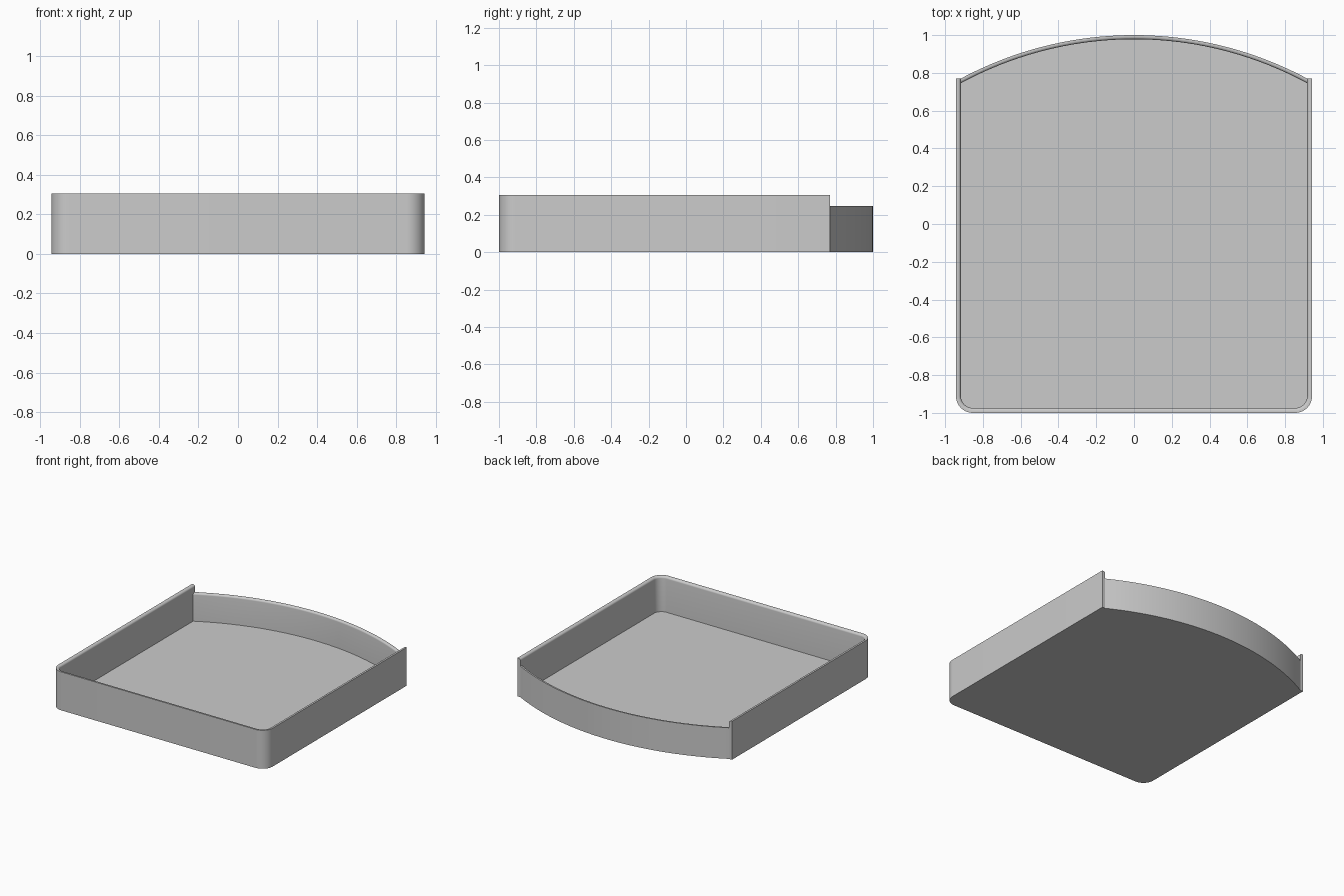
import bpy, bmesh
from math import sin, cos, pi, asin, sqrt

W, BACK, FRONT = 0.943, 0.77, -1.0     # half width, end of side walls, front edge
T, H, R = 0.026, 0.305, 0.09           # wall thickness, height, corner radius
CT, CH = 0.022, 0.247                  # curved wall thickness and height
FLOOR = 0.025
XI = W - T
SAG = 1.0 - BACK
RC = (XI ** 2 + SAG ** 2) / (2 * SAG)  # radius of the curved wall
CY = 1.0 - RC

if "Cube" in bpy.data.objects:
    bpy.data.objects.remove(bpy.data.objects["Cube"])

mat = bpy.data.materials.new("light_grey")
mat.use_nodes = True
grey = (0.6, 0.6, 0.6, 1)
mat.diffuse_color = grey
mat.node_tree.nodes["Principled BSDF"].inputs["Base Color"].default_value = grey


def u_path(d):
    """Left side, rounded front and right side, moved inwards by d."""
    pts = [(W - d, BACK)]
    for sx, start in ((1, 0), (-1, -pi / 2)):
        for i in range(13):
            a = start - pi / 2 * i / 12
            pts.append((sx * (W - R) + (R - d) * cos(a), FRONT + R + (R - d) * sin(a)))
    return pts + [(-W + d, BACK)]


def arc_path(d):
    """Bowed back from right to left, trimmed at the inner side walls."""
    r = RC - d
    a0 = asin(XI / r)
    return [(r * sin(a), CY + r * cos(a))
            for a in (-a0 + 2 * a0 * i / 40 for i in range(41))]


def rim_profile(t, h, r):
    """Inset and height pairs: square outer edge, rounded inner edge."""
    top = [(t - r + r * sin(a), h - r + r * cos(a)) for a in (pi / 2 * i / 6 for i in range(7))]
    return [(0, 0), (0, h)] + top + [(t, FLOOR)]


def finish(name, bm):
    bmesh.ops.recalc_face_normals(bm, faces=bm.faces)
    me = bpy.data.meshes.new(name)
    bm.to_mesh(me)
    bm.free()
    me.materials.append(mat)
    ob = bpy.data.objects.new(name, me)
    bpy.context.collection.objects.link(ob)
    bpy.ops.object.select_all(action='DESELECT')
    ob.select_set(True)
    bpy.context.view_layer.objects.active = ob
    bpy.ops.object.shade_smooth_by_angle(angle=pi / 6)


def sweep(name, path, profile, caps):
    bm = bmesh.new()
    rows = [[bm.verts.new((x, y, z)) for x, y in path(d)] for d, z in profile]
    for a, b in zip(rows, rows[1:]):
        for i in range(len(a) - 1):
            bm.faces.new((a[i], a[i + 1], b[i + 1], b[i]))
    if caps:
        for end in (0, -1):
            foot = rows[-1][end].co
            corner = bm.verts.new((foot.x, foot.y, 0))
            bm.faces.new([row[end] for row in rows] + [corner])
    finish(name, bm)


# Raised wall on three sides, and the lower bowed wall
sweep("surround_wall", u_path, rim_profile(T, H, 0.016), True)
sweep("curved_wall", arc_path, rim_profile(CT, CH, 0.014), False)

# Tray floor inside the walls, and the underside
bm = bmesh.new()
inside = u_path(T)[1:-1] + arc_path(CT)
bm.faces.new([bm.verts.new((x, y, FLOOR)) for x, y in inside])
under = u_path(0) + arc_path(0)
bottom = bm.faces.new([bm.verts.new((x, y, 0)) for x, y in reversed(under)])
finish("tray_floor", bm)

# Point the floor up and the underside down
for poly_ob in [bpy.data.objects["tray_floor"]]:
    bm = bmesh.new()
    bm.from_mesh(poly_ob.data)
    for f in bm.faces:
        f.normal_update()
        up = f.calc_center_median().z > FLOOR / 2
        if (f.normal.z > 0) != up:
            f.normal_flip()
    bm.to_mesh(poly_ob.data)
    bm.free()

# Face the walls outwards from their own solid
for name in ("surround_wall", "curved_wall"):
    me = bpy.data.objects[name].data
    bm = bmesh.new()
    bm.from_mesh(me)
    rim = max(bm.faces, key=lambda f: f.normal.z ** 2)
    if rim.normal.z < 0:
        bmesh.ops.reverse_faces(bm, faces=bm.faces)
    bm.to_mesh(me)
    bm.free()
